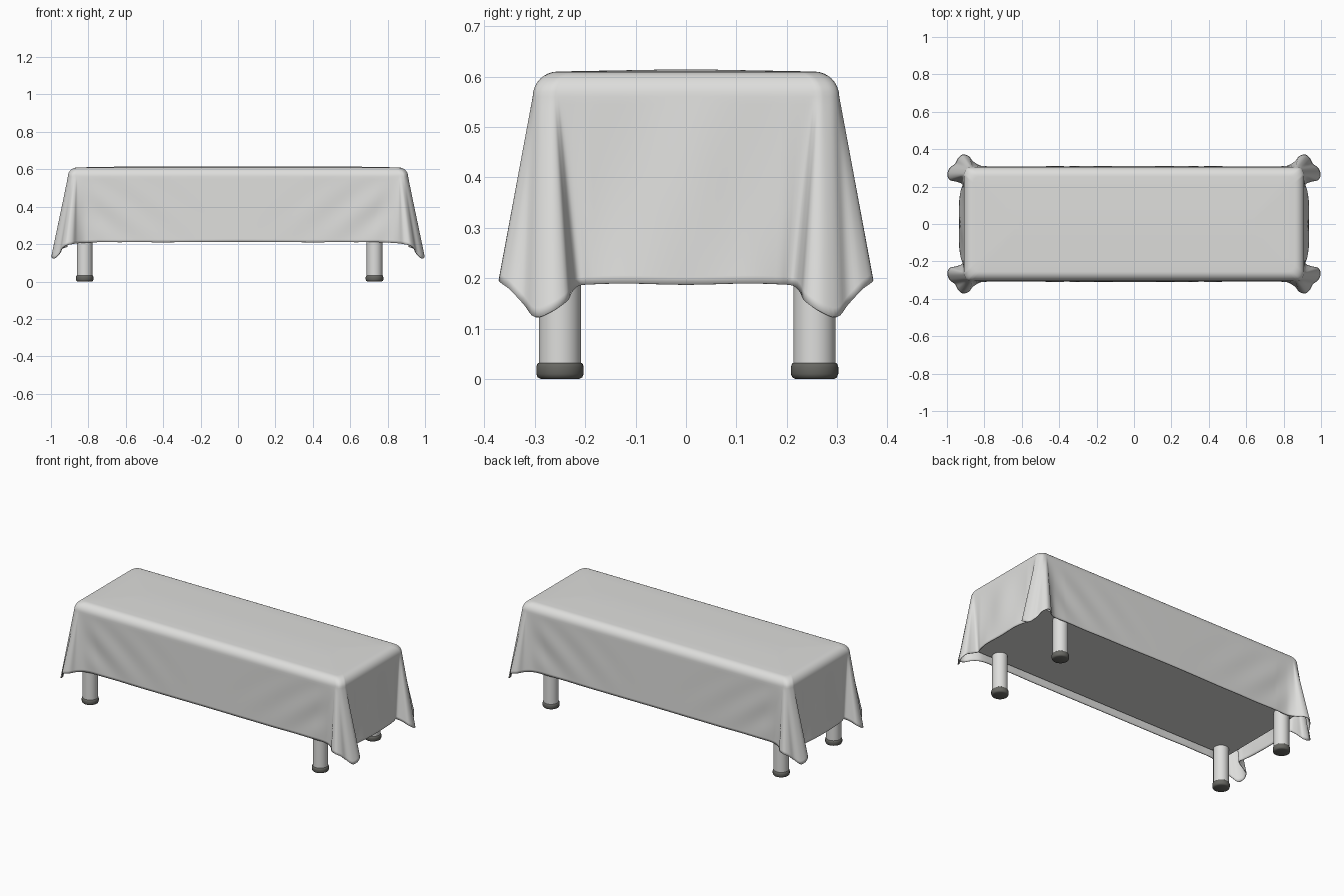
import bpy, bmesh, math
from mathutils import Vector

if "Cube" in bpy.data.objects:
    bpy.data.objects.remove(bpy.data.objects["Cube"])


def material(name, r, g, b):
    m = bpy.data.materials.new(name)
    m.diffuse_color = (r, g, b, 1)
    m.use_nodes = True
    m.node_tree.nodes["Principled BSDF"].inputs["Base Color"].default_value = m.diffuse_color
    return m


CLOTH = material("pale grey", 0.73, 0.73, 0.715)
FOOT = material("dark grey foot", 0.135, 0.135, 0.122)


def finish(bm, name, mat, angle=40):
    bmesh.ops.recalc_face_normals(bm, faces=bm.faces)
    me = bpy.data.meshes.new(name)
    bm.to_mesh(me)
    bm.free()
    ob = bpy.data.objects.new(name, me)
    bpy.context.collection.objects.link(ob)
    me.materials.append(mat)
    bpy.ops.object.select_all(action='DESELECT')
    ob.select_set(True)
    bpy.context.view_layer.objects.active = ob
    bpy.ops.object.shade_smooth_by_angle(angle=math.radians(angle))
    return ob


# One quarter of the cloth: hem x, y, z and the matching point on the table edge x, y
QUARTER = [
    (.935, 0, .187, .910, 0), (.935, .12, .190, .910, .12), (.925, .185, .188, .910, .20),
    (.918, .212, .185, .910, .245), (.950, .226, .172, .910, .256), (.985, .235, .155, .910, .264),
    (.998, .265, .135, .908, .273), (.985, .300, .123, .900, .290), (.957, .322, .148, .890, .300),
    (.942, .350, .178, .880, .303), (.918, .371, .194, .872, .304), (.885, .364, .200, .865, .304),
    (.860, .335, .204, .858, .304), (.820, .312, .207, .820, .304), (.750, .307, .210, .750, .304),
    (.350, .309, .210, .350, .304), (0, .311, .212, 0, .304),
]


def mirrored(sx, sy):
    return [Vector((sx * a, sy * b, c, sx * d, sy * e)) for a, b, c, d, e in QUARTER]


# Closed loop of control points from the four mirrored quarters
loop = (mirrored(1, 1)[:-1] + mirrored(-1, 1)[::-1][:-1]
        + mirrored(-1, -1)[:-1] + mirrored(1, -1)[::-1][:-1])


def smooth_loop(pts):
    out, n = [], len(pts)
    for i in range(n):
        p0, p1, p2, p3 = (pts[(i + k) % n] for k in (-1, 0, 1, 2))
        # limited tangents avoid overshoot next to the long straight spans
        seg = (p2 - p1).length
        m1, m2 = (p2 - p0) / 2, (p3 - p1) / 2
        m1 = m1 * min(1, seg / max(m1.length, 1e-6))
        m2 = m2 * min(1, seg / max(m2.length, 1e-6))
        steps = max(4, int(seg / 0.014))
        for k in range(steps):
            t = k / steps
            out.append(p1 * (2*t**3 - 3*t**2 + 1) + m1 * (t**3 - 2*t**2 + t)
                       + p2 * (3*t**2 - 2*t**3) + m2 * (t**3 - t**2))
    return out


columns = smooth_loop(loop)
R, EDGE_Z = 0.05, 0.560


def wrinkle(x, y, t):
    """Soft diagonal drapery on the flat sides, fading out toward the middle."""
    if abs(y) >= 0.27 and abs(x) < 0.84:
        fade = min(1, (0.84 - abs(x)) / 0.1) * x * x
        return 0, math.copysign(0.006, y) * fade * math.sin(24 * (abs(x) + 0.4 * t)) * math.sin(math.pi * t * 0.85)
    if abs(x) > 0.88 and abs(y) < 0.2:
        return math.copysign(0.005, x) * math.sin(math.pi * t) * math.cos(24 * y), 0
    return 0, 0


# Tablecloth: flat top, rounded edge, then draped skirt
bm = bmesh.new()
rings = []
for k in range(-4, 9):
    a = max(k, 0) / 8 * math.pi / 2
    inset = R * (1 - math.sin(a)) + max(-k, 0) * 0.055
    z = EDGE_Z + R * math.cos(a) + max(-k, 0) * 0.001
    rings.append([bm.verts.new((c[3] * (1 - inset / .910), c[4] * (1 - inset / .304), z))
                  for c in columns])
LEVELS = 24
for k in range(1, LEVELS + 1):
    t = k / LEVELS
    ring = []
    for hx, hy, hz, ex, ey in columns:
        x, y = ex + (hx - ex) * t, ey + (hy - ey) * t
        dx, dy = wrinkle(x, y, t)
        ring.append(bm.verts.new((x + dx, y + dy, EDGE_Z + (hz - EDGE_Z) * t)))
    rings.append(ring)
n = len(columns)
bm.faces.new(rings[0])
for upper, lower in zip(rings, rings[1:]):
    for i in range(n):
        j = (i + 1) % n
        bm.faces.new((upper[i], upper[j], lower[j], lower[i]))
cloth = finish(bm, "tablecloth", CLOTH, 70)
sol = cloth.modifiers.new("thickness", 'SOLIDIFY')
sol.thickness = 0.005
sol.offset = -1

# Table body under the cloth
bm = bmesh.new()
bmesh.ops.create_cube(bm, size=1)
for v in bm.verts:
    v.co = (v.co.x * 1.79, v.co.y * 0.58, 0.4 + v.co.z * 0.31)
finish(bm, "table_body", CLOTH)


def lathe(name, profile, x, y, mat, segs=32):
    bm = bmesh.new()
    rs = [[bm.verts.new((x + r * math.cos(2 * math.pi * i / segs),
                         y + r * math.sin(2 * math.pi * i / segs), z)) for i in range(segs)]
          for r, z in profile]
    for a, b in zip(rs, rs[1:]):
        for i in range(segs):
            j = (i + 1) % segs
            bm.faces.new((a[i], a[j], b[j], b[i]))
    bm.faces.new(rs[0][::-1])
    bm.faces.new(rs[-1])
    finish(bm, name, mat, 50)


# Legs with rounded dark feet
for xn, x in (("left", -0.82), ("right", 0.73)):
    for yn, y in (("front", -0.25), ("back", 0.255)):
        lathe(f"{yn}_{xn}_leg", [(.042, .03), (.042, .26)], x, y, CLOTH)
        lathe(f"{yn}_{xn}_foot", [(.038, 0), (.044, .003), (.047, .010), (.047, .024),
                                  (.045, .030), (.041, .033)], x, y, FOOT)
